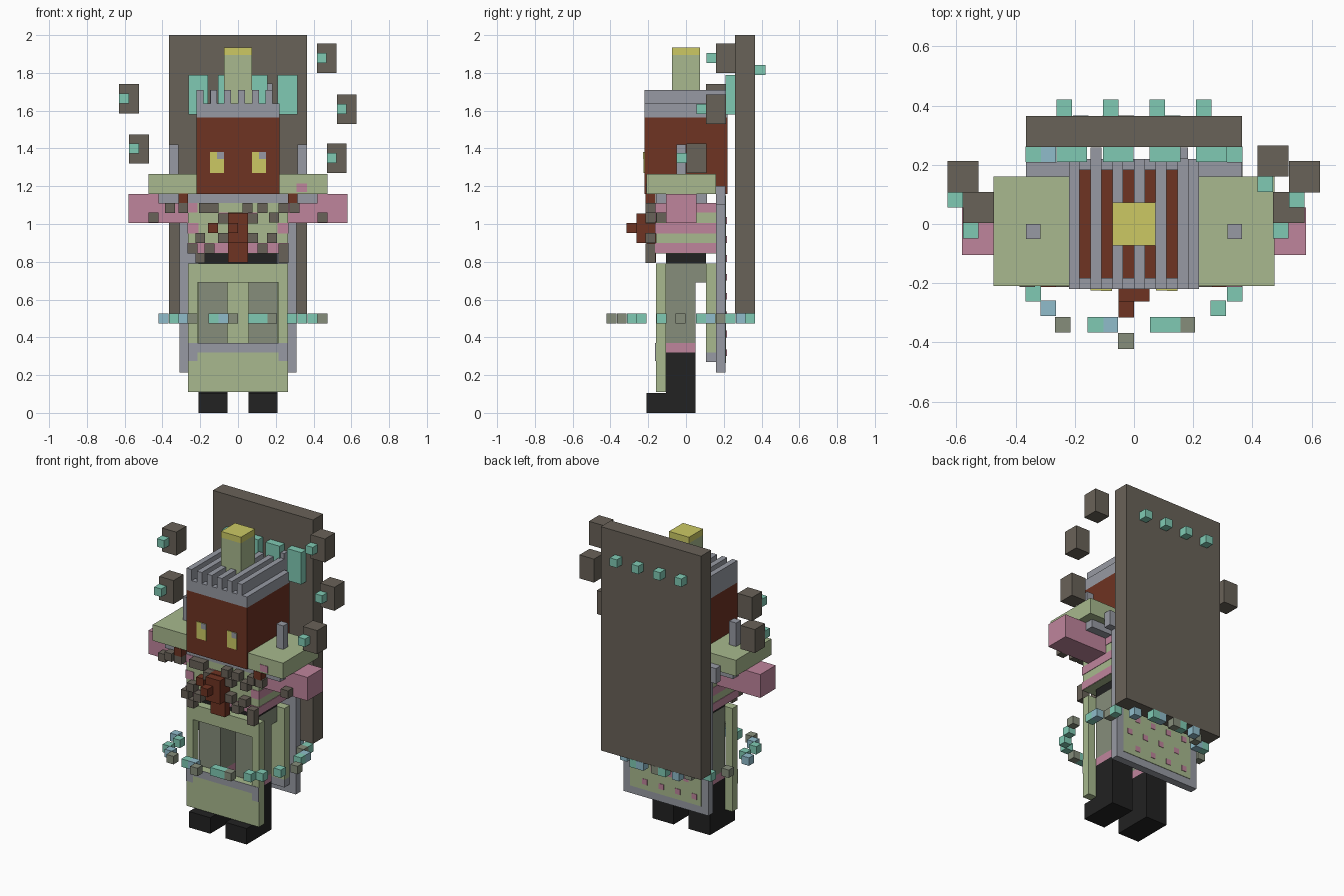
import bpy, bmesh

def mat(name, hexcol):
    m = bpy.data.materials.new(name)
    c = [int(hexcol[i:i + 2], 16) / 255 for i in (0, 2, 4)]
    lin = [v / 12.92 if v < 0.04 else ((v + 0.055) / 1.055) ** 2.4 for v in c]
    m.diffuse_color = (*lin, 1)
    return m

TAUPE = mat("taupe", "696258")
TEAL = mat("teal", "80CAB4")
BLUE = mat("pale_blue", "90BCCB")
GREY = mat("grey", "979AA3")
GREEN = mat("sage_green", "A8B98E")
BROWN = mat("red_brown", "6E3322")
YELLOW = mat("yellow", "CCC964")
PINK = mat("pink", "BF859C")
BLACK = mat("black", "222222")
MOSS = mat("grey_green", "868D7B")

def boxes(name, m, spans):
    """One object from (x0, x1, y0, y1, z0, z1) spans."""
    bm = bmesh.new()
    for x0, x1, y0, y1, z0, z1 in spans:
        vs = bmesh.ops.create_cube(bm, size=1)["verts"]
        for v in vs:
            v.co = (x1 if v.co.x > 0 else x0, y1 if v.co.y > 0 else y0, z1 if v.co.z > 0 else z0)
    me = bpy.data.meshes.new(name)
    bm.to_mesh(me)
    bm.free()
    me.materials.append(m)
    ob = bpy.data.objects.new(name, me)
    bpy.context.collection.objects.link(ob)
    return ob

def both(*spans):
    """Spans plus their copies mirrored in x."""
    return [s for s in spans] + [(-s[1], -s[0], *s[2:]) for s in spans]

def cubes(centres, size=0.0525):
    h = size / 2
    return [(x - h, x + h, y - h, y + h, z - h, z + h) for x, y, z in centres]

# boots, legs and hips
boxes("boots", BLACK, both((0.055, 0.21, -0.21, 0.05, 0, 0.105)))
boxes("lower_legs", BLACK, both((0.055, 0.21, -0.105, 0.05, 0.105, 0.32)))
boxes("knee_bands", PINK, both((0.055, 0.21, -0.105, 0.05, 0.32, 0.37)))
boxes("thighs", MOSS, both((0.055, 0.21, -0.105, 0.05, 0.37, 0.69)))
boxes("hips", MOSS, [(-0.21, 0.21, -0.105, 0.105, 0.69, 0.79)])
boxes("belt", BLACK, [(-0.21, 0.21, -0.105, 0.105, 0.79, 0.845)])

# apron with a window opening, and the rear skirt
boxes("apron", GREEN, [(-0.265, 0.265, -0.16, -0.105, 0.11, 0.37),
                       (-0.265, 0.265, -0.16, -0.105, 0.69, 0.79)]
      + both((0.215, 0.265, -0.16, -0.105, 0.37, 0.69)))
boxes("apron_trim", GREY, [(-0.265, 0.265, -0.163, -0.16, 0.32, 0.37)]
      + both((0.215, 0.265, -0.163, -0.16, 0.275, 0.32)))
boxes("rear_skirt", GREEN, [(-0.265, 0.265, 0.105, 0.16, 0.32, 0.79)])
boxes("rear_skirt_hem", GREY, [(-0.265, 0.265, 0.105, 0.16, 0.27, 0.32)])

# torso with stripes and patches
boxes("torso", GREEN, [(-0.265, 0.265, -0.16, 0.16, 0.845, 1.11)])
boxes("torso_stripe", PINK, [(-0.268, 0.268, -0.163, 0.163, 0.847, 0.9)])
boxes("torso_patches", PINK, both((0.21, 0.268, -0.163, 0.163, 0.95, 1.005),
                                  (0.215, 0.268, -0.163, 0.163, 1.06, 1.11),
                                  (0.05, 0.1, -0.163, -0.15, 1.01, 1.06)))

# arms and shoulder pads
boxes("arms", PINK, both((0.22, 0.58, -0.105, 0.055, 1.005, 1.159)))
boxes("shoulder_lining", GREY, [(-0.42, 0.42, -0.16, 0.11, 1.108, 1.162)])
boxes("shoulder_pads", GREEN, both((0.0, 0.475, -0.21, 0.16, 1.16, 1.265)))
boxes("shoulder_spikes", GREY, both((0.315, 0.365, -0.05, 0, 1.265, 1.42)))
boxes("shoulder_patches", PINK, [(0.31, 0.365, -0.213, -0.2, 1.17, 1.215)])

# cape with a dotted panel
boxes("cape", GREY, [(-0.31, 0.31, 0.16, 0.21, 0.215, 1.2),
                     (-0.365, 0.365, 0.16, 0.21, 1.1, 1.2)])
boxes("cape_panel", GREEN, [(-0.26, 0.26, 0.21, 0.213, 0.265, 1.15)])
dots = []
for row in range(8):
    for col in range(4):
        x = -0.21 + col * 0.12 + (row % 2) * 0.06
        dots.append((x - 0.018, x + 0.018, 0.212, 0.216, 0.3 + row * 0.1, 0.336 + row * 0.1))
boxes("cape_dots", PINK, dots)

# head, eyes, crown and hat column
boxes("head", BROWN, [(-0.22, 0.22, -0.22, 0.22, 1.16, 1.565)])
boxes("eyes", YELLOW, both((0.075, 0.147, -0.224, -0.219, 1.27, 1.38)))
boxes("pupils", GREY, [(x, x + 0.036, -0.227, -0.222, 1.343, 1.38) for x in (-0.111, 0.111)])
w = 0.44 / 12
boxes("crown_rim", GREY, [(-0.22, 0.22, -0.22, -0.183, 1.565, 1.637),
                          (-0.22, 0.22, 0.183, 0.22, 1.565, 1.637),
                          (0.183, 0.22, -0.183, 0.183, 1.565, 1.637)])
boxes("crown_slats", GREY, [(-0.22 + i * w, -0.22 + (i + 1) * w, -0.22, 0.22, 1.565, 1.71)
                            for i in range(0, 12, 2)])
boxes("crown_prongs", GREY, [(-0.147, -0.11, 0.22, 0.258, 1.6, 1.71),
                             (0.147, 0.183, 0.22, 0.258, 1.6, 1.745)])
boxes("hat_column", GREEN, [(-0.073, 0.073, -0.073, 0.073, 1.565, 1.895)])
boxes("hat_cap", YELLOW, [(-0.073, 0.073, -0.073, 0.073, 1.895, 1.935)])

# tall slab behind the figure, with pegs driven through it
boxes("back_slab", TAUPE, [(-0.365, 0.365, 0.26, 0.365, 0.525, 2.0)])
pegs = (-0.262, -0.105, 0.053, 0.21)
boxes("slab_plates", TEAL, [(x, x + 0.104, 0.21, 0.26, 1.58, 1.79) for x in pegs])
boxes("slab_pegs", TEAL, [(x, x + 0.052, 0.365, 0.42, 1.79, 1.843) for x in pegs])

# floating stones, each with a small gem in front
stones = [(0.417, 0.16, 1.80), (0.523, 0.107, 1.53), (0.47, 0.003, 1.27),
          (-0.63, 0.107, 1.585), (-0.577, 0.003, 1.32)]
boxes("floating_stones", TAUPE, [(x, x + 0.105, y, y + 0.105, z, z + 0.155) for x, y, z in stones])
boxes("stone_gems", TEAL, [(x, x + 0.052, y - 0.052, y, z + 0.052, z + 0.105) for x, y, z in stones])

# chest beads and pendant
beads = [(-0.18, 1.085), (-0.13, 1.085), (0.05, 1.085), (0.13, 1.085), (0.24, 1.085),
         (-0.36, 1.085), (-0.29, 1.085), (-0.08, 1.03), (0.08, 1.03), (0.19, 1.035),
         (0.3, 1.085), (-0.2, 0.925), (-0.24, 0.87), (-0.15, 0.87), (-0.08, 0.925),
         (0.08, 0.925), (0.13, 0.87), (0.18, 0.925), (0.24, 0.87), (0.24, 0.82), (-0.2, 0.82)]
boxes("chest_beads", TAUPE, cubes([(x, -0.187, z) for x, z in beads]))
boxes("arm_beads", TAUPE, cubes([(x, -0.13, 1.035) for x in (-0.447, 0.447)]))
boxes("collar_beads", BROWN, cubes([(x, -0.187, 1.135) for x in (-0.29, 0.29)]))
boxes("pendant", BROWN, [(-0.053, 0.052, -0.21, -0.16, 0.795, 1.06),
                         (-0.053, 0.052, -0.262, -0.21, 0.9, 1.055),
                         (-0.053, 0.0, -0.315, -0.262, 0.953, 1.006),
                         (-0.158, -0.106, -0.21, -0.16, 0.953, 1.006)])

# floating ring of beads around the legs
ring = {
    TEAL: [(-0.34, -0.235), (-0.13, -0.34), (0.08, -0.34), (0.13, -0.34), (0.285, -0.285),
           (0.34, -0.235), (0.395, -0.13), (0.395, 0.08), (0.34, 0.235), (0.13, 0.34),
           (-0.08, 0.34), (-0.34, 0.235), (-0.34, -0.13)],
    BLUE: [(-0.29, -0.285), (-0.08, -0.34), (0.395, 0.13), (0.235, 0.29), (-0.18, 0.34),
           (-0.29, 0.235), (-0.395, -0.08), (0.08, 0.34)],
    MOSS: [(-0.24, -0.34), (-0.027, -0.395), (0.18, -0.34), (0.447, -0.03), (0.34, 0.185),
           (-0.027, 0.34), (-0.235, 0.29), (-0.395, 0.13)],
}
for m, pts in ring.items():
    boxes("ring_beads_" + m.name, m, cubes([(x, y, 0.5) for x, y in pts]))
